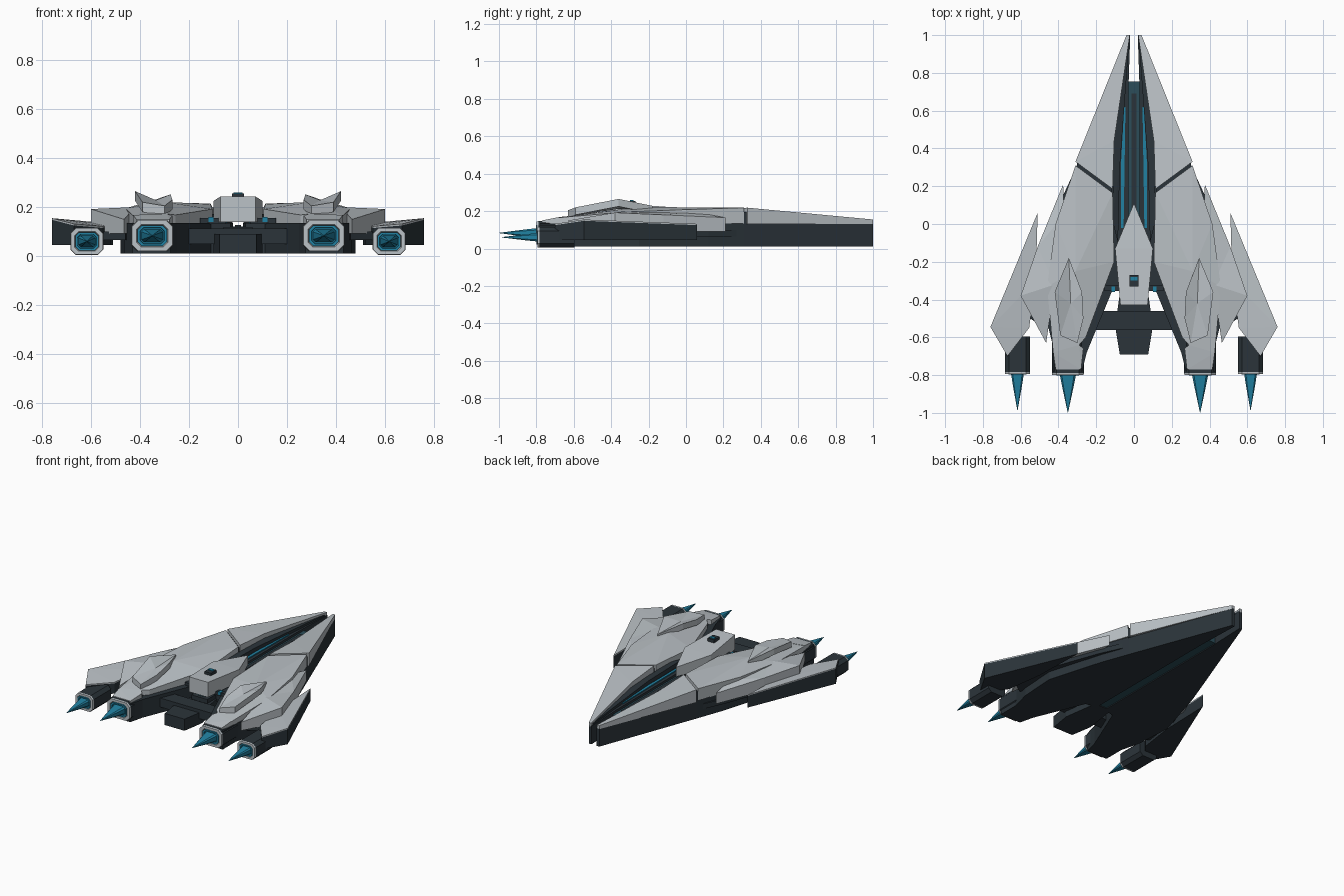
import bpy, bmesh


def material(name, r, g, b):
    m = bpy.data.materials.new(name)
    m.diffuse_color = (r, g, b, 1)
    return m


LIGHT = material("pale_armour", 0.50, 0.54, 0.57)
DARK = material("dark_hull", 0.024, 0.034, 0.042)
TEAL = material("dark_teal", 0.025, 0.075, 0.10)
GLOW = material("blue_glow", 0.015, 0.22, 0.36)


def finish(name, verts, faces, mat, mirror=True):
    """Make an object with outward normals, mirrored across x = 0 if asked."""
    bm = bmesh.new()
    vs = [bm.verts.new(v) for v in verts]
    for f in faces:
        bm.faces.new([vs[i] for i in f])
    bmesh.ops.triangulate(bm, faces=[f for f in bm.faces if len(f.verts) > 4])
    bmesh.ops.recalc_face_normals(bm, faces=bm.faces)
    me = bpy.data.meshes.new(name)
    bm.to_mesh(me)
    bm.free()
    me.materials.append(mat)
    ob = bpy.data.objects.new(name, me)
    bpy.context.collection.objects.link(ob)
    if mirror:
        ob.modifiers.new("mirror", 'MIRROR').use_mirror_merge = False
    return ob


def plate(name, pts, mat, bottom=None, thick=None, peak=None, mirror=True):
    """Slab from a plan outline (x, y, top z) with a flat or offset underside."""
    n = len(pts)
    under = [(x, y, z - thick if thick else bottom) for x, y, z in pts]
    faces = [tuple(range(n, 2 * n))]
    faces += [(i, (i + 1) % n, n + (i + 1) % n, n + i) for i in range(n)]
    verts = list(pts) + under
    if peak:
        verts.append(peak)
        faces += [(i, (i + 1) % n, 2 * n) for i in range(n)]
    else:
        faces.append(tuple(range(n)))
    return finish(name, verts, faces, mat, mirror)


def flat(name, xy, z0, z1, mat, mirror=True):
    return plate(name, [(x, y, z1) for x, y in xy], mat, bottom=z0, mirror=mirror)


def box(name, x0, x1, y0, y1, z0, z1, mat, mirror=False):
    return flat(name, [(x0, y0), (x1, y0), (x1, y1), (x0, y1)], z0, z1, mat, mirror)


def loft(name, cx, cz, rings, mat):
    """Chamfered-rectangle rings (y, half width, half height) joined along y."""
    verts, faces = [], []
    for y, w, h in rings:
        c = min(w, h) * 0.4
        for x, z in ((w, h - c), (w - c, h), (c - w, h), (-w, h - c),
                     (-w, c - h), (c - w, -h), (w - c, -h), (w, c - h)):
            verts.append((cx + x, y, cz + z))
    for k in range(len(rings) - 1):
        for i in range(8):
            j = (i + 1) % 8
            faces.append((8 * k + i, 8 * k + j, 8 * k + 8 + j, 8 * k + 8 + i))
    faces += [tuple(range(8)), tuple(range(len(verts) - 8, len(verts)))]
    return finish(name, verts, faces, mat)


# Lower hull: two prongs with a slot between them
flat("lower_hull", [(0.02, 1), (0.04, 1), (0.30, 0.31), (0.37, 0.12), (0.48, -0.25),
                    (0.465, -0.5), (0.43, -0.64), (0.43, -0.78), (0.275, -0.78),
                    (0.25, -0.68), (0.11, -0.34), (0.03, -0.32), (0.03, 0.7)],
     0.01, 0.135, DARK)
box("central_spine", -0.028, 0.028, -0.4, 0.755, 0.015, 0.12, TEAL)
box("spine_ridge", -0.012, 0.012, 0.0, 0.69, 0.12, 0.126, DARK)

# Inner rails and glowing channel strips
plate("inner_rail", [(0.024, 0.99, 0.145), (0.034, 0.99, 0.145), (0.108, 0.42, 0.17),
                     (0.115, 0.02, 0.175), (0.085, -0.1, 0.165), (0.075, 0.3, 0.165)],
      DARK, bottom=0.125)
plate("channel_light", [(0.045, 0.62, 0.142), (0.052, 0.62, 0.142),
                        (0.07, 0.3, 0.142), (0.07, -0.02, 0.142), (0.055, -0.02, 0.142)],
      GLOW, bottom=0.13)

# Upper armour: nose plate, main plate and pod cap
plate("nose_plate", [(0.022, 1, 0.155), (0.04, 1, 0.155), (0.31, 0.33, 0.218),
                     (0.113, 0.185, 0.215), (0.105, 0.44, 0.2)], LIGHT, bottom=0.13)
plate("panel_gap", [(0.30, 0.34, 0.195), (0.305, 0.29, 0.195), (0.12, 0.15, 0.19),
                    (0.12, 0.2, 0.19)], DARK, bottom=0.13)
plate("main_plate", [(0.31, 0.31, 0.218), (0.415, 0.0, 0.208), (0.46, -0.33, 0.195),
                     (0.428, -0.68, 0.165), (0.29, -0.64, 0.172), (0.255, -0.6, 0.168),
                     (0.105, -0.2, 0.192), (0.113, 0.165, 0.212)],
      LIGHT, bottom=0.135, peak=(0.31, -0.25, 0.222))
plate("pod_cap", [(0.29, -0.64, 0.172), (0.428, -0.68, 0.168), (0.415, -0.77, 0.15),
                  (0.28, -0.77, 0.15), (0.268, -0.66, 0.165)], LIGHT, bottom=0.13)

# Folded dorsal fins
plate("dorsal_fin", [(0.345, -0.18, 0.228), (0.42, -0.36, 0.265), (0.39, -0.59, 0.22),
                     (0.30, -0.63, 0.205), (0.268, -0.5, 0.23), (0.275, -0.36, 0.252)],
      LIGHT, thick=0.04, peak=(0.335, -0.42, 0.228))

# Middle wing layer and its dark underbody
plate("middle_wing", [(0.375, 0.21, 0.165), (0.51, -0.12, 0.18), (0.60, -0.38, 0.192),
                      (0.465, -0.63, 0.15), (0.42, -0.32, 0.20), (0.37, 0.05, 0.195)],
      LIGHT, bottom=0.092)
flat("middle_wing_base", [(0.32, 0.27), (0.39, 0.12), (0.56, -0.35), (0.55, -0.5),
                          (0.46, -0.56), (0.33, 0.0)], 0.065, 0.1, DARK)

# Outer wing: dark blade with a pale skin
outer = [(0.51, 0.06, 0.125), (0.76, -0.545, 0.148), (0.67, -0.70, 0.125),
         (0.555, -0.55, 0.115), (0.52, -0.3, 0.12)]
plate("outer_wing", outer, DARK, bottom=0.045)
plate("outer_wing_skin", [(x, y, z + 0.007) for x, y, z in outer], LIGHT, thick=0.008)

# Engines: body, pale nozzle, glowing liner and flattened flame
for label, x, z, w, h, y0, y1 in (("main", 0.35, 0.083, 0.085, 0.063, -0.45, -0.80),
                                  ("outer", 0.617, 0.06, 0.067, 0.055, -0.595, -0.795)):
    loft(label + "_engine", x, z, [(y0, w, h), (y1 + 0.012, w, h)], DARK)
    loft(label + "_nozzle", x, z, [(y1 + 0.012, w, h), (y1, w * 0.98, h * 0.98),
                                   (y1, w * 0.75, h * 0.72),
                                   (y1 + 0.01, w * 0.7, h * 0.66)], LIGHT)
    loft(label + "_liner", x, z, [(y1 + 0.01, w * 0.7, h * 0.66),
                                  (y1 - 0.002, w * 0.7, h * 0.66),
                                  (y1 - 0.002, w * 0.58, h * 0.52),
                                  (y1 + 0.008, w * 0.56, h * 0.5)], GLOW)
    loft(label + "_flame", x, z, [(y1 + 0.008, w * 0.52, h * 0.42),
                                  (y1 - 0.06, w * 0.36, h * 0.3),
                                  (-0.998 if label == "main" else -0.985, 0.001, 0.001)], GLOW)

# Cockpit block and roof sensor
plate("cockpit", [(0, 0.11, 0.205), (0.1, -0.13, 0.225), (0.072, -0.43, 0.243),
                  (-0.072, -0.43, 0.243), (-0.1, -0.13, 0.225)],
      LIGHT, bottom=0.14, mirror=False)
box("roof_sensor", -0.025, 0.025, -0.33, -0.27, 0.225, 0.255, DARK)
box("sensor_light", -0.018, 0.018, -0.3, -0.28, 0.25, 0.26, GLOW)

# Struts between cockpit and pods
box("side_strut", 0.05, 0.155, -0.355, -0.325, 0.13, 0.155, DARK, mirror=True)
box("strut_light", 0.1, 0.12, -0.36, -0.33, 0.14, 0.16, GLOW, mirror=True)

# Tail block and crossbar
flat("tail_block", [(-0.065, -0.3), (0.065, -0.3), (0.1, -0.54), (0.075, -0.69),
                    (-0.075, -0.69), (-0.1, -0.54)], 0.01, 0.09, DARK, mirror=False)
box("rear_crossbar", -0.21, 0.21, -0.56, -0.46, 0.05, 0.112, DARK)
box("cockpit_mount", -0.06, 0.06, -0.42, 0.0, 0.08, 0.118, DARK)
